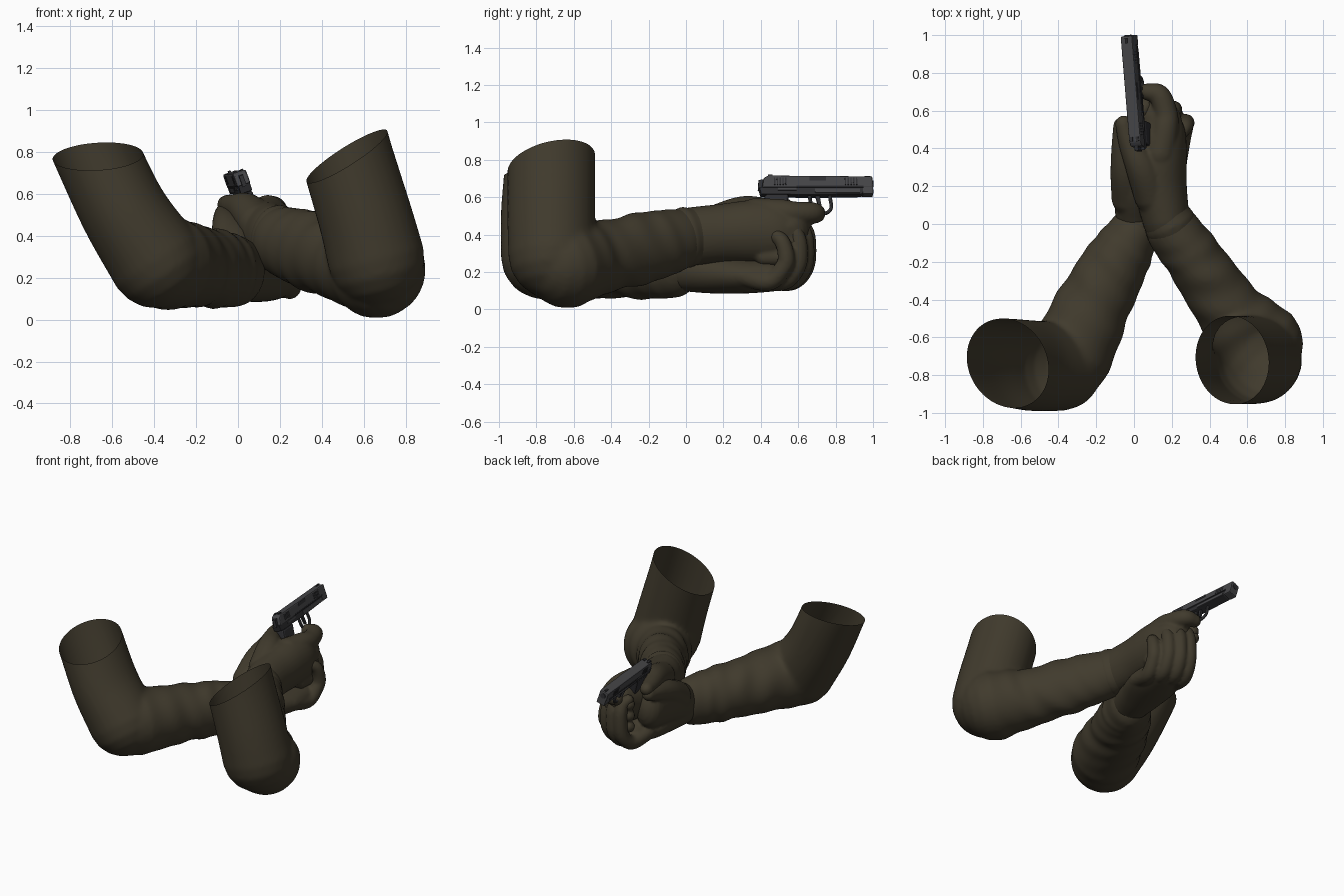
import bpy, bmesh, math
from mathutils import Vector, Matrix

cube = bpy.data.objects.get("Cube")
if cube:
    bpy.data.objects.remove(cube)

X, Y, Z = Vector((1, 0, 0)), Vector((0, 1, 0)), Vector((0, 0, 1))


def material(name, color):
    mat = bpy.data.materials.new(name)
    mat.use_nodes = True
    mat.diffuse_color = (*color, 1)
    bsdf = mat.node_tree.nodes["Principled BSDF"]
    bsdf.inputs["Base Color"].default_value = (*color, 1)
    bsdf.inputs["Roughness"].default_value = 0.8
    return mat


cloth = material("olive cloth", (0.052, 0.043, 0.026))
steel = material("dark steel", (0.06, 0.06, 0.064))
black = material("black polymer", (0.028, 0.028, 0.031))


def add_object(name, bm, mat):
    bmesh.ops.recalc_face_normals(bm, faces=bm.faces)
    mesh = bpy.data.meshes.new(name)
    bm.to_mesh(mesh)
    bm.free()
    mesh.materials.append(mat)
    obj = bpy.data.objects.new(name, mesh)
    bpy.context.scene.collection.objects.link(obj)
    return obj


def spline(points, steps=10):
    """Catmull-Rom samples through points of (x, y, z, radius, radius)."""
    pts = [Vector(p) for p in points]
    pts = [2 * pts[0] - pts[1]] + pts + [2 * pts[-1] - pts[-2]]
    out = []
    for a, b, c, d in zip(pts, pts[1:], pts[2:], pts[3:]):
        for i in range(steps):
            t = i / steps
            out.append(0.5 * (2 * b + (c - a) * t + (2 * a - 5 * b + 4 * c - d) * t ** 2
                              + (3 * b - a - 3 * c + d) * t ** 3))
    return out + [pts[-2]]


def tube(bm, points, ref, folds=0.0, sides=32):
    """Closed tube with round ends; first radius lies along ref."""
    samples = spline([p if len(p) == 5 else (*p, p[-1]) for p in points])
    centers = [Vector(s[:3]) for s in samples]
    last = len(samples) - 1
    stations = []
    for i, s in enumerate(samples):
        tangent = (centers[min(i + 1, last)] - centers[max(i - 1, 0)]).normalized()
        stations.append((centers[i], tangent, s[3], s[4], i))
    cap = [math.radians(a) for a in (20, 40, 60, 75, 86)]

    def dome(station, sign):
        c, t, ra, rb, i = station
        return [(c + t * sign * min(ra, rb) * math.sin(a), t,
                 ra * math.cos(a), rb * math.cos(a), i) for a in cap]

    stations = dome(stations[0], -1)[::-1] + stations + dome(stations[-1], 1)
    rings = []
    for c, t, ra, rb, i in stations:
        u = (ref - t * ref.dot(t)).normalized()
        v = t.cross(u)
        ring = []
        for k in range(sides):
            a = math.tau * k / sides
            wave = math.sin(i * 0.9 + 3 * math.sin(a + 0.5)) * math.cos(a - i * 0.2)
            f = 1 + folds * wave * math.sin(math.pi * i / last) ** 0.5
            ring.append(bm.verts.new(c + f * (u * ra * math.cos(a) + v * rb * math.sin(a))))
        rings.append(ring)
    for r, s in zip(rings, rings[1:]):
        for k in range(sides):
            n = (k + 1) % sides
            bm.faces.new((r[k], r[n], s[n], s[k]))
    bm.faces.new(rings[0][::-1])
    bm.faces.new(rings[-1])


def fuse(name, bm, voxel, smooth, cut=None):
    """Melt overlapping tubes into one skin, optionally cut open by a plane."""
    obj = add_object(name, bm, cloth)
    remesh = obj.modifiers.new("fuse", "REMESH")
    remesh.mode = "VOXEL"
    remesh.voxel_size = voxel
    relax = obj.modifiers.new("relax", "SMOOTH")
    relax.iterations = smooth
    bpy.context.view_layer.update()
    deps = bpy.context.evaluated_depsgraph_get()
    mesh = bpy.data.meshes.new_from_object(obj.evaluated_get(deps))
    obj.modifiers.clear()
    bm = bmesh.new()
    bm.from_mesh(mesh)
    if cut:
        bmesh.ops.bisect_plane(bm, geom=bm.verts[:] + bm.edges[:] + bm.faces[:],
                               plane_co=cut[0], plane_no=cut[1], clear_outer=True)
    for f in bm.faces:
        f.smooth = True
    bm.to_mesh(obj.data)
    bm.free()
    bpy.data.meshes.remove(mesh)


def sleeve(name, upper, fore, cut):
    bm = bmesh.new()
    tube(bm, upper, Y)
    tube(bm, fore, Z, folds=0.04)
    fuse(name, bm, 0.017, 4, cut)


# Sleeves: bent at the elbow, open at the shoulder end
sleeve("left_sleeve",
       [(.46, -.72, 1, .235, .22), (.52, -.72, .78, .235, .22), (.61, -.72, .48, .235, .225),
        (.66, -.715, .29, .235, .232)],
       [(.662, -.635, .24, .235), (.5, -.45, .28, .195, .18), (.33, -.2, .335, .19, .155),
        (.21, -.04, .375, .165, .145)],
       ((.52, -.72, .78), (-.62, -.22, 1)))
sleeve("right_sleeve",
       [(-.765, -.735, 1, .235, .205), (-.67, -.735, .78, .235, .205), (-.54, -.75, .51, .24, .21),
        (-.39, -.755, .28, .235, .228)],
       [(-.335, -.69, .27, .225), (-.2, -.4, .255, .195, .195), (-.08, -.18, .24, .185, .17),
        (-.01, -.06, .23, .17, .14)],
       ((-.665, -.735, .78), (-.1, -.28, 1)))

# Cuffs: thin raised bands at the wrists
bm = bmesh.new()
tube(bm, [(.19, .0, .385, .165, .14), (.175, .03, .39, .155, .13)], Z)
fuse("left_cuff", bm, 0.014, 2)
bm = bmesh.new()
tube(bm, [(.01, -.02, .23, .155, .13), (.02, .0, .225, .135, .12)], Z)
fuse("right_cuff", bm, 0.014, 2)

# Gripping hand: palm, web and thumb, trigger finger and curled fingers
bm = bmesh.new()
tube(bm, [(.17, .02, .39, .155, .125), (.14, .2, .405, .16, .14), (.14, .36, .415, .17, .14),
          (.145, .47, .415, .165, .13), (.14, .55, .42, .13, .11)], Z)
tube(bm, [(.1, .15, .455, .1), (.04, .3, .52, .085), (-.02, .42, .54, .06),
          (-.055, .53, .55, .045)], Z)
tube(bm, [(.14, .37, .515, .08), (.165, .5, .52, .07), (.17, .58, .515, .062),
          (.135, .68, .515, .057), (.07, .7, .51, .045)], Z)
for z in (.44, .36, .28):
    tube(bm, [(.2, .42, z, .05), (.2, .56, z, .05), (.13, .62, z, .045),
              (.04, .6, z, .042)], Z)
fuse("left_hand", bm, 0.011, 3)

# Supporting hand: palm cupped below, heel and thumb up the side, fingers curled upward
bm = bmesh.new()
tube(bm, [(.02, .0, .22, .125, .12), (.06, .14, .195, .11, .14), (.11, .32, .18, .095, .165),
          (.14, .46, .18, .085, .14)], Z)
tube(bm, [(.0, .06, .26, .13, .1), (-.01, .22, .33, .15, .1), (.0, .4, .36, .15, .1)], Z)
tube(bm, [(-.02, .14, .34, .1), (-.045, .27, .43, .08), (-.06, .4, .48, .06),
          (-.065, .52, .51, .045)], Z)
for x, y, top in ((.065, .65, .47), (.135, .64, .46), (.205, .605, .44), (.27, .535, .39)):
    tube(bm, [(x - .05, y - .24, .18, .055), (x - .02, y - .09, .15, .05),
              (x, y - .01, .23, .047), (x + .005, y, top - .1, .045),
              (x, y - .02, top - .03, .041), (x - .02, y - .05, top, .038)], X)
fuse("right_hand", bm, 0.011, 2)

# Pistol, modelled pointing along +y and then placed in the hands
pose = (Matrix.Translation((.042, .39, .608)) @ Matrix.Rotation(.085, 4, "Z")
        @ Matrix.Rotation(-.33, 4, "Y"))


def extrude(name, profile, width, mat, x=0.0, bevel=0.0):
    """Side profile of (y, z) points extruded across the width."""
    bm = bmesh.new()
    face = bm.faces.new([bm.verts.new((x - width / 2, y, z)) for y, z in profile])
    new = bmesh.ops.extrude_face_region(bm, geom=[face])["geom"]
    bmesh.ops.translate(bm, vec=X * width, verts=[g for g in new if isinstance(g, bmesh.types.BMVert)])
    obj = add_object(name, bm, mat)
    obj.matrix_world = pose
    if bevel:
        mod = obj.modifiers.new("bevel", "BEVEL")
        mod.width = bevel
        mod.segments = 2


def block(name, y0, y1, z0, z1, width, mat, x=0.0, bevel=0.0):
    extrude(name, [(y0, z0), (y1, z0), (y1, z1), (y0, z1)], width, mat, x, bevel)


extrude("slide", [(.015, .035), (.61, .035), (.61, .1), (.05, .105), (.025, .09)],
        .066, steel, bevel=.008)
extrude("frame", [(0, .04), (.01, 0), (.3, -.005), (.55, .0), (.58, .04)], .058, black, bevel=.004)
block("muzzle_block", .555, .612, 0, .06, .062, steel, bevel=.005)
extrude("grip", [(.03, 0), (.16, 0), (.11, -.27), (-.02, -.27)], .06, black, bevel=.012)
extrude("hammer", [(-.005, .03), (.03, .04), (.03, .09), (.0, .085)], .02, black)
extrude("trigger", [(.3, 0), (.325, 0), (.335, -.07), (.32, -.07)], .016, black)
block("front_sight", .57, .6, .095, .108, .012, black)
for side in (-1, 1):
    block("rear_sight", .05, .075, .1, .111, .014, black, side * .016)
    block("side_rail", .2, .56, .036, .044, .004, black, side * .034)
    block("frame_plate", .3, .54, .006, .03, .004, steel, side * .029)
    block("slide_lever", .1, .2, .02, .034, .006, steel, side * .031)
    for start in (.08, .46):
        for i in range(5):
            y = start + i * .015
            block("slide_groove", y, y + .007, .05, .09, .003, black, side * .033)
block("ejection_port", .27, .36, .075, .097, .004, black, .0325)

# Trigger guard and muzzle bore
bm = bmesh.new()
tube(bm, [(0, .27, 0, .01), (0, .29, -.08, .01), (0, .35, -.1, .01), (0, .385, -.07, .01),
          (0, .38, 0, .01)], X, sides=10)
guard = add_object("trigger_guard", bm, steel)
guard.matrix_world = pose
bm = bmesh.new()
bmesh.ops.create_cone(bm, cap_ends=True, segments=16, radius1=.018, radius2=.018, depth=.01,
                      matrix=Matrix.Translation((0, .61, .068)) @ Matrix.Rotation(math.pi / 2, 4, "X"))
bore = add_object("muzzle_bore", bm, black)
bore.matrix_world = pose
